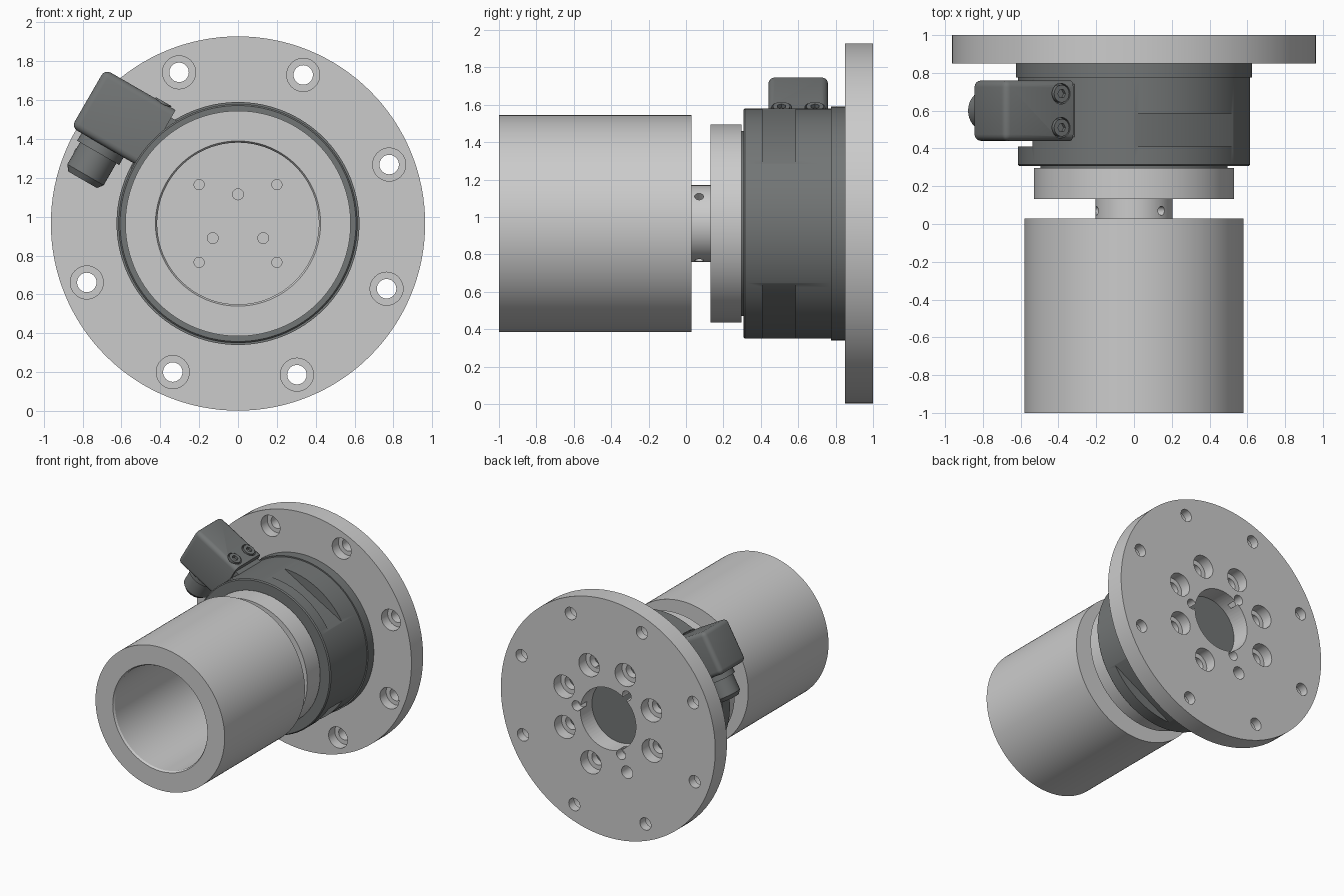
import bpy, bmesh, math
from mathutils import Matrix, Vector

if "Cube" in bpy.data.objects:
    bpy.data.objects.remove(bpy.data.objects["Cube"])

CZ = 0.965  # height of the main axis

dark = bpy.data.materials.new("dark_grey")
dark.diffuse_color = (0.17, 0.18, 0.18, 1)
dark.use_nodes = True
dark.node_tree.nodes["Principled BSDF"].inputs["Base Color"].default_value = dark.diffuse_color


def finish(bm, name, mat=None):
    bmesh.ops.recalc_face_normals(bm, faces=bm.faces)
    me = bpy.data.meshes.new(name)
    bm.to_mesh(me)
    bm.free()
    ob = bpy.data.objects.new(name, me)
    bpy.context.collection.objects.link(ob)
    if mat:
        me.materials.append(mat)
    return ob


def frame(deg):
    """Axes: u = radial at deg, v = sideways, third = y; origin on main axis."""
    c, s = math.cos(math.radians(deg)), math.sin(math.radians(deg))
    return Matrix(((c, s, 0, 0), (0, 0, 1, 0), (s, -c, 0, CZ), (0, 0, 0, 1)))


def lathe(name, profile, at=(0, CZ), mat=None, steps=128):
    """Revolve closed (radius, y) profile about a line parallel to y."""
    bm = bmesh.new()
    vs = [bm.verts.new((r + at[0], y, at[1])) for r, y in profile]
    es = [bm.edges.new((vs[i], vs[(i + 1) % len(vs)])) for i in range(len(vs))
          if profile[i][0] + profile[(i + 1) % len(vs)][0] > 0]
    bmesh.ops.spin(bm, geom=vs + es, cent=(at[0], 0, at[1]), axis=(0, 1, 0),
                   angle=2 * math.pi, steps=steps)
    bmesh.ops.remove_doubles(bm, verts=bm.verts, dist=1e-5)
    return finish(bm, name, mat)


def rod(name, p0, p1, r, r2=None, mat=None, seg=40):
    p0, p1 = Vector(p0), Vector(p1)
    d = p1 - p0
    m = Matrix.Translation((p0 + p1) / 2) @ d.to_track_quat('Z', 'Y').to_matrix().to_4x4()
    bm = bmesh.new()
    bmesh.ops.create_cone(bm, cap_ends=True, segments=seg, radius1=r,
                          radius2=r if r2 is None else r2, depth=d.length, matrix=m)
    return finish(bm, name, mat)


def block(name, deg, u, v, y, mat=None, bevel=0):
    """Box in the radial frame, optionally rounding the edges of its outer end."""
    bm = bmesh.new()
    bmesh.ops.create_cube(bm, size=1)
    for w in bm.verts:
        w.co = [lo if k < 0 else hi for k, (lo, hi) in zip(w.co, (u, v, y))]
    if bevel:
        es = [e for e in bm.edges if any(abs(w.co.x - u[1]) < 1e-4 for w in e.verts)]
        bmesh.ops.bevel(bm, geom=es, offset=bevel, segments=4, profile=0.5, affect='EDGES')
    bm.transform(frame(deg))
    return finish(bm, name, mat)


def cut(ob, cutters):
    for c in cutters:
        c.hide_render = True
        mod = ob.modifiers.new("cut", 'BOOLEAN')
        mod.operation, mod.solver, mod.object = 'DIFFERENCE', 'EXACT', c
        bpy.context.view_layer.objects.active = ob
        bpy.ops.object.modifier_apply(modifier=mod.name)
        bpy.data.objects.remove(c)


def polar(r, deg):
    a = math.radians(deg)
    return r * math.cos(a), CZ + r * math.sin(a)


def hole(x, z, y0, y1, r):
    return rod("cutter", (x, y0, z), (x, y1, z), r)


# Mounting flange: outer holes bored from the front, inner ones from the back
flange = lathe("flange", [(0, 0.85), (0.963, 0.85), (0.963, 1), (0, 1)])
cuts = [lathe("cutter", [(0, 0.8), (0.25, 0.8), (0.25, 1.05), (0, 1.05)], steps=64)]
for k in range(8):
    a = 21.3 + 45 * k
    x, z = polar(0.835, a)
    cuts.append(lathe("cutter", [(0, 0.8), (0.085, 0.8), (0.085, 0.93), (0.05, 0.93),
                                 (0.05, 1.05), (0, 1.05)], (x, z), steps=40))
    x, z = polar(0.425, a)
    if k == 5:  # dowel hole
        cuts.append(hole(x, z, 0.8, 1.05, 0.05))
    else:
        cuts.append(lathe("cutter", [(0, 0.8), (0.055, 0.8), (0.055, 0.91), (0.092, 0.91),
                                     (0.092, 1.05), (0, 1.05)], (x, z), steps=40))
for a in (6, 126, 246):
    cuts.append(hole(*polar(0.285, a), 0.92, 1.05, 0.04))
cut(flange, cuts)

# Sensor body with three flat pockets
body = lathe("sensor_body", [(0, 0.29), (0.495, 0.29), (0.495, 0.307), (0.607, 0.307),
                             (0.615, 0.315), (0.615, 0.775), (0.625, 0.775),
                             (0.625, 0.85), (0, 0.85)], mat=dark)
cut(body, [block("cutter", a, (0.538, 0.8), (-0.4, 0.4), (0.41, y1))
           for a, y1 in ((60.5, 0.585), (-60.5, 0.585), (180, 0.76))])

# Tool-side disc and drilled neck
lathe("tool_disc", [(0, 0.132), (0.53, 0.132), (0.53, 0.297), (0, 0.297)])
neck = lathe("neck", [(0, 0.02), (0.205, 0.02), (0.205, 0.14), (0, 0.14)], steps=64)
cuts = []
for a in (45, 165, 285):
    (x0, z0), (x1, z1) = polar(0.12, a), polar(0.3, a)
    cuts.append(rod("cutter", (x0, 0.07, z0), (x1, 0.07, z1), 0.024))
cuts += [hole(*polar(0.15, a), 0, 0.1, 0.028) for a in (90, 210, 330)]
cut(neck, cuts)

# Tube, open at the front, with a drilled end wall
tube = lathe("tube", [(0, -0.05), (0.416, -0.05), (0.416, -0.985), (0.425, -1),
                      (0.58, -1), (0.58, 0.03), (0, 0.03)])
cuts = [hole(sx * 0.2, CZ + sz * 0.2, -0.1, 0.06, 0.026) for sx in (-1, 1) for sz in (-1, 1)]
cuts += [hole(*polar(0.15, a), -0.1, 0.06, 0.028) for a in (90, 210, 330)]
cut(tube, cuts)

# Cable connector housing on the side of the body
F = frame(150)
housing = block("connector_housing", 150, (0.57, 0.99), (0, 0.345), (0.44, 0.76), dark, 0.035)
block("connector_foot", 150, (0.48, 0.62), (-0.03, 0.3), (0.46, 0.74), dark)
cut(housing, [rod("cutter", F @ Vector((0.645, 0.315, y)), F @ Vector((0.645, 0.4, y)), 0.055)
              for y in (0.51, 0.69)])

# Socket-head screws in the housing
for i, y in enumerate((0.51, 0.69)):
    def P(v):
        return F @ Vector((0.645, v, y))
    screw = rod(f"screw_{i + 1}", P(0.31), P(0.352), 0.046, mat=dark)
    cut(screw, [rod("cutter", P(0.33), P(0.4), 0.024, seg=6)])

# Round plug pointing sideways out of the housing
for name, v0, v1, r, r2 in (("plug_collar", 0.02, -0.045, 0.125, 0.125),
                            ("plug_barrel", -0.04, -0.175, 0.108, 0.108),
                            ("plug_tip", -0.175, -0.205, 0.108, 0.085)):
    rod(name, F @ Vector((0.805, v0, 0.6)), F @ Vector((0.805, v1, 0.6)), r, r2, dark, 64)

# Smooth round surfaces, keep edges sharp
for ob in bpy.context.scene.objects:
    ob.select_set(True)
bpy.context.view_layer.objects.active = tube
bpy.ops.object.shade_smooth_by_angle(angle=math.radians(30))
